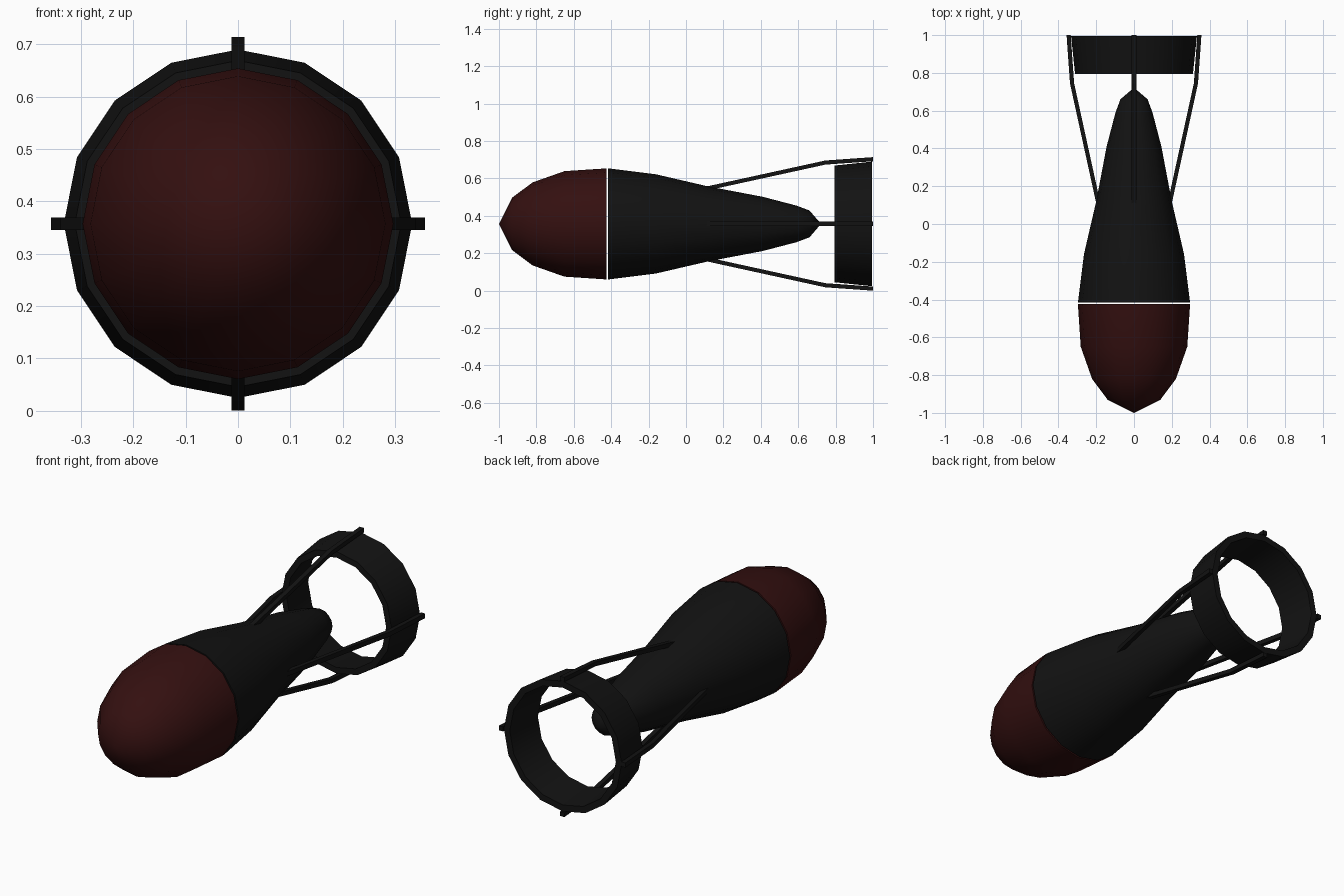
import bpy, bmesh, math
from mathutils import Matrix, Vector

if "Cube" in bpy.data.objects:
    bpy.data.objects.remove(bpy.data.objects["Cube"], do_unlink=True)

AXIS_Z = 0.357
SIDES = 16


def material(name, rgb):
    m = bpy.data.materials.new(name)
    m.use_nodes = True
    m.diffuse_color = (*rgb, 1)
    m.node_tree.nodes["Principled BSDF"].inputs["Base Color"].default_value = (*rgb, 1)
    return m


dark_red = material("dark red", (0.034, 0.005, 0.005))
black = material("black", (0.006, 0.006, 0.006))


def finish(bm, name, mat, smooth_angle=None):
    bmesh.ops.recalc_face_normals(bm, faces=bm.faces)
    mesh = bpy.data.meshes.new(name)
    bm.to_mesh(mesh)
    bm.free()
    mesh.materials.append(mat)
    obj = bpy.data.objects.new(name, mesh)
    obj.location.z = AXIS_Z
    bpy.context.collection.objects.link(obj)
    if smooth_angle:
        bpy.ops.object.select_all(action="DESELECT")
        obj.select_set(True)
        bpy.context.view_layer.objects.active = obj
        bpy.ops.object.shade_smooth_by_angle(angle=math.radians(smooth_angle))
    return obj


def lathe(name, profile, mat, closed=False, smooth_angle=None):
    """Spin (radius, y) points around the long axis."""
    bm = bmesh.new()
    verts = [bm.verts.new((r, y, 0)) for r, y in profile]
    pairs = list(zip(verts, verts[1:]))
    if closed:
        pairs.append((verts[-1], verts[0]))
    edges = [bm.edges.new(p) for p in pairs]
    bmesh.ops.spin(bm, geom=verts + edges, axis=(0, 1, 0), cent=(0, 0, 0),
                   angle=math.tau, steps=SIDES, use_duplicate=False)
    bmesh.ops.remove_doubles(bm, verts=bm.verts, dist=0.0005)
    return finish(bm, name, mat, smooth_angle)


# Rounded nose and tapering body, separated by a thin seam
lathe("nose", [(0, -1), (0.14, -0.93), (0.222, -0.82), (0.282, -0.65),
               (0.297, -0.424), (0, -0.424)], dark_red, smooth_angle=50)
lathe("body", [(0, -0.416), (0.297, -0.416), (0.265, -0.16), (0.2, 0.12),
               (0.145, 0.41), (0.098, 0.59), (0.072, 0.66), (0, 0.722)],
      black, smooth_angle=50)

# Slightly flared tail ring
lathe("tail_ring", [(0.312, 0.795), (0.333, 0.995), (0.3, 0.995), (0.281, 0.795)],
      black, closed=True, smooth_angle=30)


def strut(name, angle):
    """Bent square bar from the body out over the ring."""
    bm = bmesh.new()
    half_w, half_t = 0.012, 0.011
    rows = []
    for r, y in [(0.165, 0.0), (0.328, 0.745), (0.346, 1.0)]:
        rows.append([bm.verts.new((sx * half_w, y, r + sz * half_t))
                     for sx, sz in ((-1, -1), (1, -1), (1, 1), (-1, 1))])
    for a, b in zip(rows, rows[1:]):
        for i in range(4):
            j = (i + 1) % 4
            bm.faces.new((a[i], a[j], b[j], b[i]))
    bm.faces.new(rows[0])
    bm.faces.new(rows[-1])
    bmesh.ops.rotate(bm, verts=bm.verts, cent=Vector(),
                     matrix=Matrix.Rotation(angle, 3, "Y"))
    finish(bm, name, black)


# Four struts around the axis
for i, side in enumerate(("top", "left", "bottom", "right")):
    strut("strut_" + side, i * math.pi / 2)
